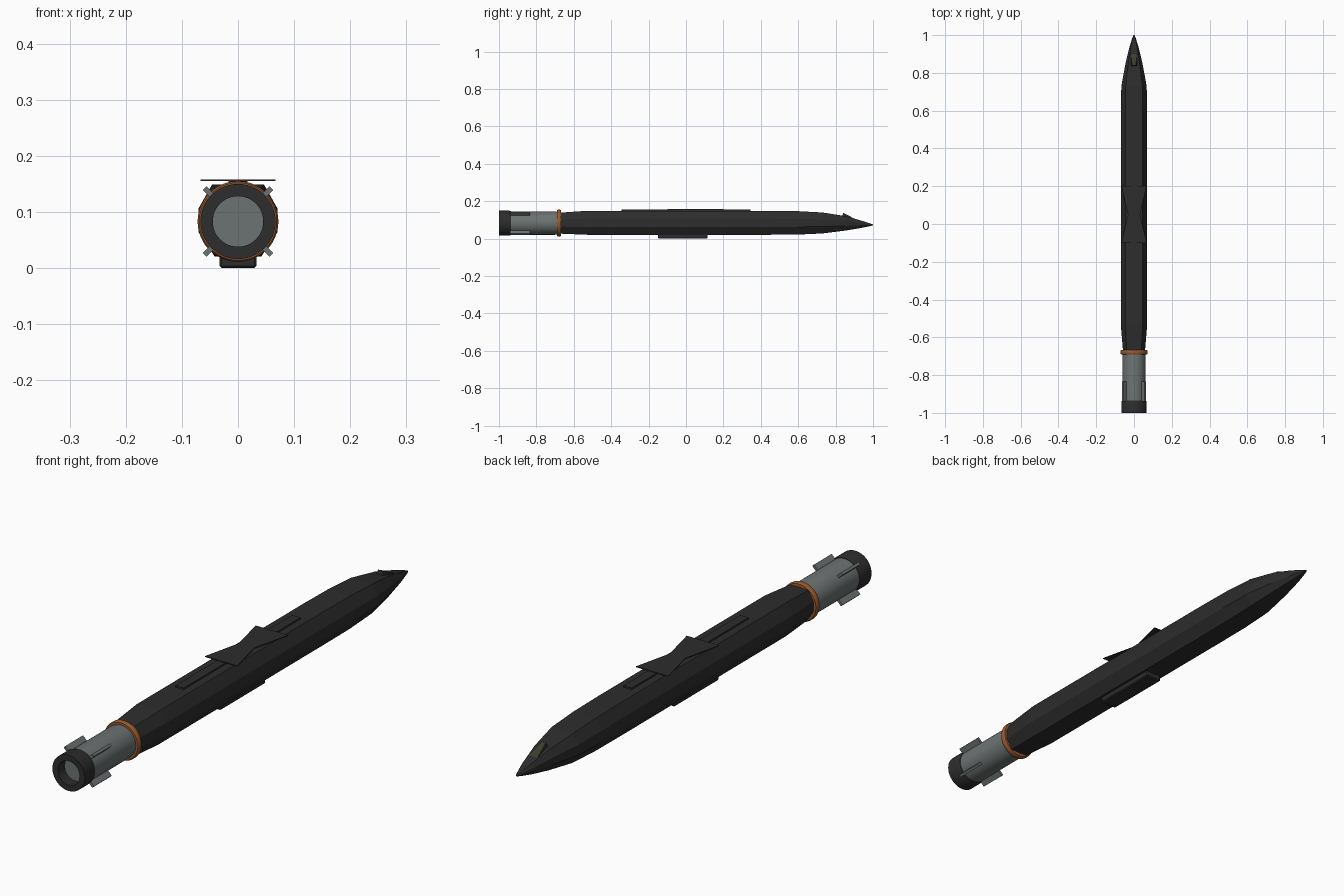
import bpy, bmesh, math
from mathutils import Matrix, Vector

cube = bpy.data.objects.get("Cube")
if cube:
    bpy.data.objects.remove(cube)


def material(name, colour):
    m = bpy.data.materials.new(name)
    m.use_nodes = True
    m.diffuse_color = (*colour, 1)
    m.node_tree.nodes["Principled BSDF"].inputs["Base Color"].default_value = (*colour, 1)
    return m


charcoal = material("charcoal", (0.026, 0.026, 0.026))
grey = material("booster grey", (0.15, 0.17, 0.168))
copper = material("copper", (0.32, 0.105, 0.03))
olive = material("olive glass", (0.045, 0.047, 0.025))
AXIS_Z = 0.083


def finish(name, bm, *mats, smooth=False):
    bmesh.ops.recalc_face_normals(bm, faces=bm.faces)
    mesh = bpy.data.meshes.new(name)
    bm.to_mesh(mesh)
    bm.free()
    for m in mats:
        mesh.materials.append(m)
    ob = bpy.data.objects.new(name, mesh)
    bpy.context.collection.objects.link(ob)
    if smooth:
        bpy.ops.object.select_all(action='DESELECT')
        ob.select_set(True)
        bpy.context.view_layer.objects.active = ob
        bpy.ops.object.shade_smooth_by_angle(angle=math.radians(35))
    return ob


def skin(bm, rings, cap=True, closed=False):
    """Join equal rings of points with quads."""
    loops = [[bm.verts.new(p) for p in ring] for ring in rings]
    pairs = list(zip(loops, loops[1:]))
    if closed:
        pairs.append((loops[-1], loops[0]))
    for a, b in pairs:
        for i in range(len(a)):
            j = (i + 1) % len(a)
            bm.faces.new((a[i], a[j], b[j], b[i]))
    if cap:
        bm.faces.new(loops[0])
        bm.faces.new(loops[-1])


def lathe(name, profile, mat, cap=True, closed=False, sides=48):
    """Spin (y, radius) points about the long axis."""
    bm = bmesh.new()
    turns = [2 * math.pi * i / sides for i in range(sides)]
    skin(bm, [[(r * math.cos(t), y, AXIS_Z + r * math.sin(t)) for t in turns]
              for y, r in profile], cap, closed)
    return finish(name, bm, mat, smooth=True)


def box(name, low, high, mat, bevel=0.0, turn=None):
    low, high = Vector(low), Vector(high)
    bm = bmesh.new()
    bmesh.ops.create_cube(bm, size=1)
    bmesh.ops.scale(bm, vec=high - low, verts=bm.verts)
    bmesh.ops.translate(bm, vec=(low + high) / 2, verts=bm.verts)
    if bevel:
        bmesh.ops.bevel(bm, geom=bm.edges[:], offset=bevel, segments=1, affect='EDGES')
    if turn is not None:
        bmesh.ops.rotate(bm, cent=(0, 0, AXIS_Z), matrix=Matrix.Rotation(turn, 3, 'Y'),
                         verts=bm.verts)
    return finish(name, bm, mat)


def plate(name, outline, z, thickness, mat):
    bm = bmesh.new()
    skin(bm, [[(x, y, h) for x, y in outline] for h in (z, z + thickness)])
    return finish(name, bm, mat)


# Faceted body: half width, bottom and top at each station
stations = [(-0.675, 0.058, 0.027, 0.139), (-0.53, 0.07, 0.021, 0.149),
            (0.45, 0.07, 0.021, 0.149), (0.6, 0.07, 0.022, 0.147),
            (0.73, 0.067, 0.028, 0.14), (0.85, 0.045, 0.043, 0.121),
            (0.93, 0.026, 0.056, 0.099), (0.985, 0.009, 0.067, 0.081),
            (1.0, 0.003, 0.071, 0.076)]
half_section = [(0.6, 0.0), (1.0, 0.33), (1.0, 0.67), (0.66, 1.0)]
section = half_section + [(-x, z) for x, z in reversed(half_section)]
bm = bmesh.new()
skin(bm, [[(x * w, y, low + z * (high - low)) for x, z in section]
          for y, w, low, high in stations])
finish("body", bm, charcoal)

# Booster, hollow nozzle and clamp ring
lathe("booster", [(-0.67, 0.058), (-0.70, 0.062), (-0.95, 0.062)], grey)
lathe("nozzle", [(-0.935, 0.064), (-0.945, 0.067), (-1.0, 0.067), (-1.0, 0.045),
                 (-0.935, 0.045)], charcoal, cap=False, closed=True)
lathe("nozzle_core", [(-0.945, 0.0455), (-0.96, 0.0455)], grey)
lathe("clamp_ring", [(-0.69, 0.058), (-0.69, 0.069), (-0.685, 0.072), (-0.673, 0.072),
                     (-0.668, 0.069), (-0.668, 0.058)], copper, cap=False, closed=True)

# Four diagonal booster fins
for i in range(4):
    box(f"booster_fin_{i + 1}", (-0.005, -0.94, AXIS_Z + 0.055),
        (0.005, -0.835, AXIS_Z + 0.084), grey, turn=math.radians(45 + 90 * i))

# Top rail, belly intake and folded wings
box("top_rail", (-0.017, -0.345, 0.145), (0.017, 0.345, 0.155), charcoal)
box("belly_intake", (-0.033, -0.15, 0.0), (0.033, 0.115, 0.03), charcoal, bevel=0.004)
right_edge = [(0.067, -0.1), (0.032, 0.05), (0.067, 0.2)]
plate("folded_wings", right_edge + [(-x, y) for x, y in reversed(right_edge)],
      0.155, 0.003, charcoal)

# Raised nose sensor: a wedge with a glass front
bm = bmesh.new()
wedge = [(0.835, 0.115), (0.84, 0.138), (0.905, 0.105), (0.89, 0.095)]
skin(bm, [[(x * (0.5 if i == 1 else 1), y, z) for i, (y, z) in enumerate(wedge)]
          for x in (-0.018, 0.018)])
bmesh.ops.recalc_face_normals(bm, faces=bm.faces)
for face in bm.faces:
    face.material_index = int(face.normal.y > 0.2 and face.normal.z > 0.2)
finish("nose_sensor", bm, charcoal, olive)
